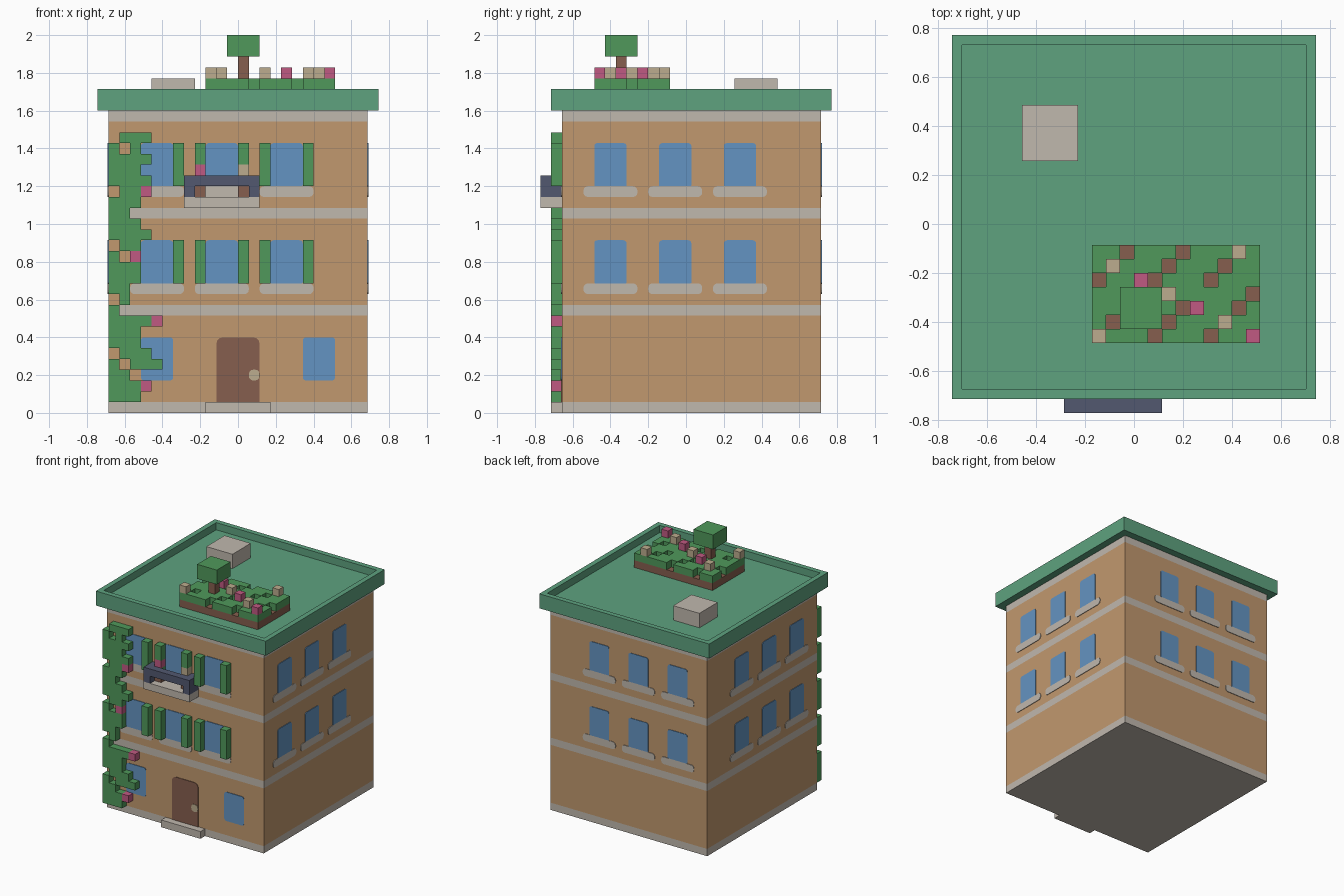
import bpy, bmesh, math
from mathutils import Vector

if "Cube" in bpy.data.objects:
    bpy.data.objects.remove(bpy.data.objects["Cube"], do_unlink=True)

U = 2 / 35                      # one block
FRONT, BACK, SIDE = -11.5, 12.5, 12


def srgb(r, g, b):
    lin = [c / 12.92 if c < 0.04 else ((c + 0.055) / 1.055) ** 2.4 for c in (r / 255, g / 255, b / 255)]
    return (*lin, 1)


def material(name, *rgb):
    m = bpy.data.materials.new(name)
    m.use_nodes = True
    m.diffuse_color = srgb(*rgb)
    m.node_tree.nodes["Principled BSDF"].inputs["Base Color"].default_value = srgb(*rgb)
    return m


TAN = material("tan_wall", 193, 152, 110)
STONE = material("pale_stone", 192, 184, 174)
ROOF = material("roof_green", 94, 162, 127)
LEAF = material("leaf_green", 80, 153, 91)
GLASS = material("blue_glass", 100, 148, 194)
BROWN = material("brown", 134, 95, 78)
PINK = material("pink_blossom", 192, 90, 130)
NAVY = material("navy_metal", 82, 88, 112)
CREAM = material("cream_blossom", 188, 172, 142)


def finish(name, bm, *mats):
    bmesh.ops.recalc_face_normals(bm, faces=bm.faces)
    me = bpy.data.meshes.new(name)
    bm.to_mesh(me)
    bm.free()
    for m in mats:
        me.materials.append(m)
    ob = bpy.data.objects.new(name, me)
    bpy.context.scene.collection.objects.link(ob)
    return ob


def block_mesh(x, y, z):
    """Box from (low, high) pairs in block units."""
    bm = bmesh.new()
    bmesh.ops.create_cube(bm, size=1)
    for v in bm.verts:
        v.co = Vector([(a + b) / 2 + c * (b - a) for c, (a, b) in zip(v.co, (x, y, z))]) * U
    return bm


def block(name, x, y, z, mat):
    return finish(name, block_mesh(x, y, z), mat)


def voxels(name, cells, *mats):
    """Outer skin of a dictionary of cell position -> material slot."""
    bm = bmesh.new()
    for cell, slot in cells.items():
        for axis in range(3):
            for side in (0, 1):
                near = list(cell)
                near[axis] += 2 * side - 1
                if tuple(near) in cells:
                    continue
                a, b = (axis + 1) % 3, (axis + 2) % 3
                ring = []
                for da, db in ((0, 0), (1, 0), (1, 1), (0, 1)):
                    p = Vector(cell)
                    p[axis] += side
                    p[a] += da
                    p[b] += db
                    ring.append(bm.verts.new(p * U))
                bm.faces.new(ring if side else ring[::-1]).material_index = slot
    bmesh.ops.remove_doubles(bm, verts=bm.verts, dist=U / 50)
    return finish(name, bm, *mats)


# wall frames: (along, height, outward) -> position in blocks
WALLS = {
    "front": lambda u, z, d: (u, FRONT - d, z),
    "back": lambda u, z, d: (u, BACK + d, z),
    "left": lambda u, z, d: (SIDE + d, u + 0.5, z),
    "right": lambda u, z, d: (-SIDE - d, u + 0.5, z),
}


def plate(name, wall, u, z, mat, top=0.4, bottom=0.4, thick=0.08):
    """Thin rounded rectangle lying on a wall."""
    pts = []
    corners = ((u[1], z[1], top, 0), (u[0], z[1], top, 1), (u[0], z[0], bottom, 2), (u[1], z[0], bottom, 3))
    for cu, cz, r, quarter in corners:
        if not r:
            pts.append((cu, cz))
            continue
        su, sz = (1 if cu == u[1] else -1), (1 if cz == z[1] else -1)
        for k in range(4):
            t = math.pi / 2 * (quarter + k / 3)
            pts.append((cu - su * r + r * math.cos(t), cz - sz * r + r * math.sin(t)))
    bm = bmesh.new()
    inner, outer = [[bm.verts.new(Vector(WALLS[wall](a, b, d)) * U) for a, b in pts] for d in (0, thick)]
    bm.faces.new(inner)
    bm.faces.new(outer)
    for i in range(len(pts)):
        j = (i + 1) % len(pts)
        bm.faces.new((inner[i], inner[j], outer[j], outer[i]))
    finish(name, bm, mat)


# building body with stone bands
bands = ((0, 1), (9, 10), (18, 19), (27, 28))
bm = block_mesh((-SIDE, SIDE), (FRONT, BACK), (0, 28))
for h in sorted({h for band in bands for h in band} - {0, 28}):
    bmesh.ops.bisect_plane(bm, geom=bm.verts[:] + bm.edges[:] + bm.faces[:],
                           plane_co=(0, 0, h * U), plane_no=(0, 0, 1))
for f in bm.faces:
    h = f.calc_center_median().z / U
    f.material_index = int(any(a - 0.1 < h < b + 0.1 for a, b in bands))
finish("building_body", bm, TAN, STONE)

# roof with sunken deck
bm = block_mesh((-13, 13), (FRONT - 1, BACK + 1), (28, 30))
bmesh.ops.recalc_face_normals(bm, faces=bm.faces)
deck = max(bm.faces, key=lambda f: f.calc_center_median().z)
bmesh.ops.inset_region(bm, faces=[deck], thickness=U)
deck = bmesh.ops.extrude_discrete_faces(bm, faces=[deck])["faces"][0]
bmesh.ops.translate(bm, verts=deck.verts, vec=(0, 0, -U))
finish("roof", bm, ROOF)
block("roof_hatch", (-8, -4), (4.5, 8.5), (29, 31), STONE)

# windows and sills of the upper floors
for wall in WALLS:
    for floor in (12, 21):
        for u in (-9, -3, 3):
            plate(wall + "_window", wall, (u, u + 3), (floor, floor + 4), GLASS, top=0.3, bottom=0.1)
            plate(wall + "_sill", wall, (u - 1, u + 4), (floor - 1, floor), STONE)

# ground floor: windows, door, knob, step
for u in (-9, 6):
    plate("ground_window", "front", (u, u + 3), (3, 7), GLASS, top=0.3, bottom=0.3)
plate("door", "front", (-2, 2), (1, 7), BROWN, top=0.6, bottom=0)
plate("door_knob", "front", (1, 2), (3, 4), CREAM, thick=0.15)
block("door_step", (-3, 3), (FRONT - 1, FRONT), (0, 1), STONE)

# shutters, with potted blossoms before two of them
NEAR = (FRONT - 1, FRONT)
blooms = {-4: PINK, 0: CREAM}
for floor in (12, 21):
    for x in (-6, -4, 0, 2, 6):
        span = (x, x + 1)
        if floor == 21 and x in blooms:
            block("pot", span, NEAR, (20, 21), BROWN)
            block("pot_leaves", span, NEAR, (21, 22), LEAF)
            block("pot_blossom", span, NEAR, (22, 23), blooms[x])
            block("shutter", span, NEAR, (23, 25), LEAF)
        else:
            block("shutter", span, NEAR, (floor, floor + 4), LEAF)

# balcony
block("balcony_floor", (-5, 2), (FRONT - 2, FRONT), (19, 20), STONE)
for x in (-5, 1):
    block("balcony_side_rail", (x, x + 1), (FRONT - 2, FRONT), (20, 22), NAVY)
block("balcony_front_rail", (-4, 1), (FRONT - 2, FRONT - 1), (21, 22), NAVY)

# climbing vine, listed from the top row down (g leaf, p blossom)
VINE = (".ggg g.g gggg ggg gggg .ggp ggg gg ggg gggg .gg g.p ggg ggg gg .g g "
        "ggggp ggg ggg .ggg g.ggg gg gggp ggg").split()
voxels("climbing_vine", {(c - SIDE, FRONT - 1, len(VINE) - r): "gp".index(ch)
                         for r, row in enumerate(VINE) for c, ch in enumerate(row) if ch != "."}, LEAF, PINK)

# roof garden, listed from the back row forward (o bare soil, p and c blossoms)
GARDEN = ("ggogggogggcg", "gcgggogggogg", "oggpogggoggg", "gggggcgggggo",
          "ggggggopggog", "gogggogggcgg", "cgggogggoggp")
block("garden_soil", (-3, 9), (-8.5, -1.5), (29, 30), BROWN)
plants = {}
for r, row in enumerate(GARDEN):
    for c, ch in enumerate(row):
        if ch != "o":
            plants[c - 3, -2.5 - r, 30] = 0
        if ch in "pc":
            plants[c - 3, -2.5 - r, 31] = 1 + "pc".index(ch)
voxels("garden_plants", plants, LEAF, PINK, CREAM)

# small tree
block("tree_trunk", (0, 1), (-6.5, -5.5), (31, 33), BROWN)
block("tree_crown", (-1, 2), (-7.5, -4.5), (33, 35), LEAF)
